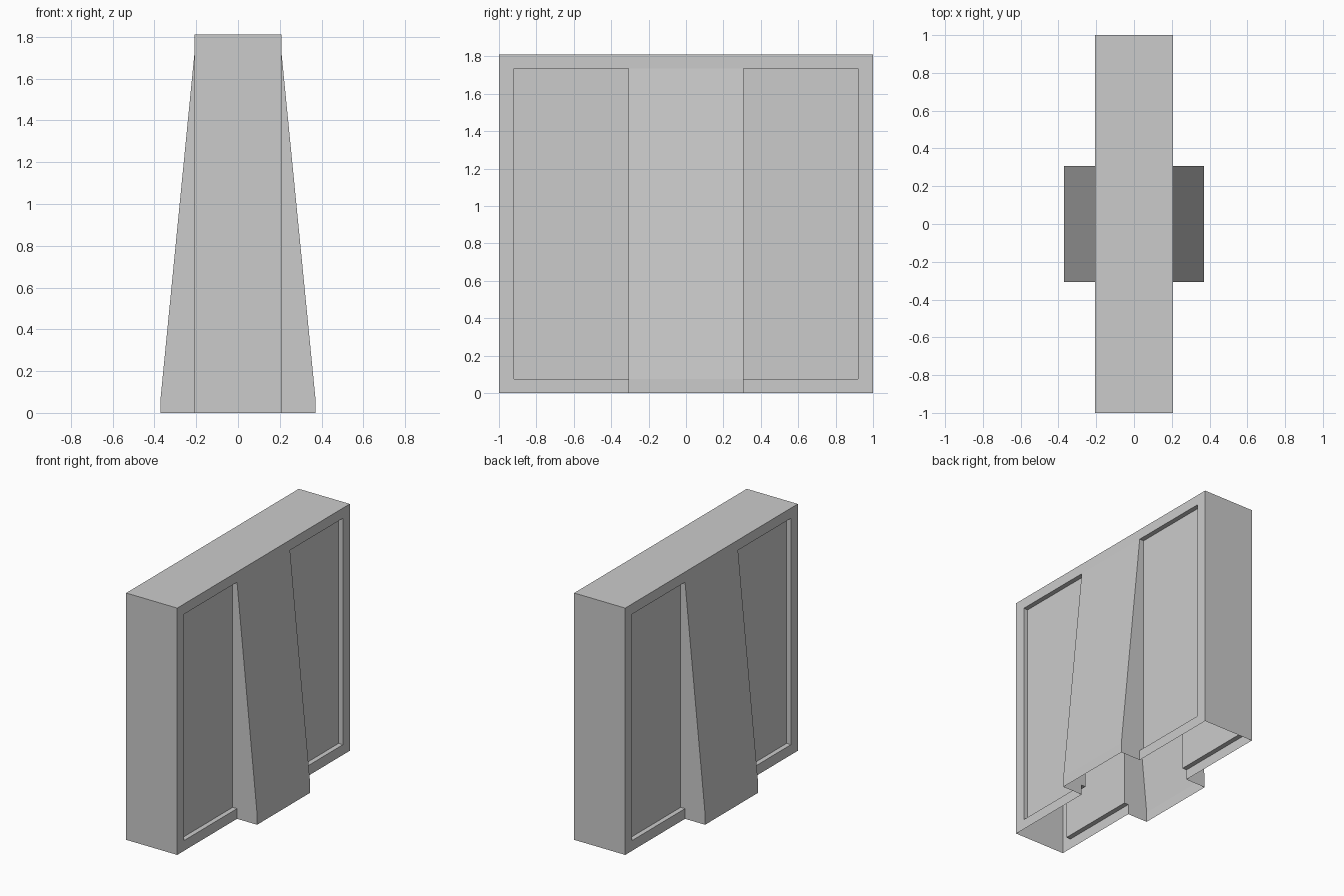
import bpy, bmesh

if "Cube" in bpy.data.objects:
    bpy.data.objects.remove(bpy.data.objects["Cube"])

X, WX, PX = 0.207, 0.37, 0.172        # slab face, buttress foot, recessed panel
Y, PY, WY = 1.0, 0.92, 0.307          # slab end, panel outer edge, buttress half width
Z0, Z1, Z = 0.075, 1.735, 1.81        # panel bottom, panel top, slab top


def build(name, faces):
    """Make one object from a list of polygons given as point lists."""
    bm = bmesh.new()
    for pts in faces:
        bm.faces.new([bm.verts.new(p) for p in pts])
    bmesh.ops.remove_doubles(bm, verts=bm.verts, dist=1e-5)
    bmesh.ops.recalc_face_normals(bm, faces=bm.faces)
    me = bpy.data.meshes.new(name)
    bm.to_mesh(me)
    bm.free()
    ob = bpy.data.objects.new(name, me)
    bpy.context.collection.objects.link(ob)


def side_rect(x, y0, y1, z0, z1):
    return [(x, y0, z0), (x, y1, z0), (x, y1, z1), (x, y0, z1)]


faces = []
# Slab: top and two ends, underside left open (hollow shell)
faces.append([(-X, -Y, Z), (X, -Y, Z), (X, Y, Z), (-X, Y, Z)])
for e in (-1, 1):
    faces.append([(-X, e * Y, 0), (X, e * Y, 0), (X, e * Y, Z), (-X, e * Y, Z)])

for s in (-1, 1):
    x, wx, px = s * X, s * WX, s * PX
    # Top rail above the panels and buttress
    ys = [-Y, -PY, -WY, WY, PY, Y]
    for a, b in zip(ys, ys[1:]):
        faces.append(side_rect(x, a, b, Z1, Z))
    # Tapered buttress: foot and sloping front
    faces.append(side_rect(wx, -WY, WY, 0, Z0))
    faces.append([(wx, -WY, Z0), (wx, WY, Z0), (x, WY, Z1), (x, -WY, Z1)])
    for e in (-1, 1):
        w, p, y = e * WY, e * PY, e * Y
        # Buttress cheek
        faces.append([(x, w, 0), (wx, w, 0), (wx, w, Z0), (x, w, Z1), (x, w, Z0)])
        # Stile and bottom rail
        for z0, z1 in ((0, Z0), (Z0, Z1)):
            faces.append(side_rect(x, p, y, z0, z1))
        faces.append(side_rect(x, w, p, 0, Z0))
        # Recessed panel with its four jambs
        faces.append(side_rect(px, w, p, Z0, Z1))
        for yy in (w, p):
            faces.append([(x, yy, Z0), (px, yy, Z0), (px, yy, Z1), (x, yy, Z1)])
        for zz in (Z0, Z1):
            faces.append([(x, w, zz), (px, w, zz), (px, p, zz), (x, p, zz)])

build("buttressed_wall_panel", faces)
